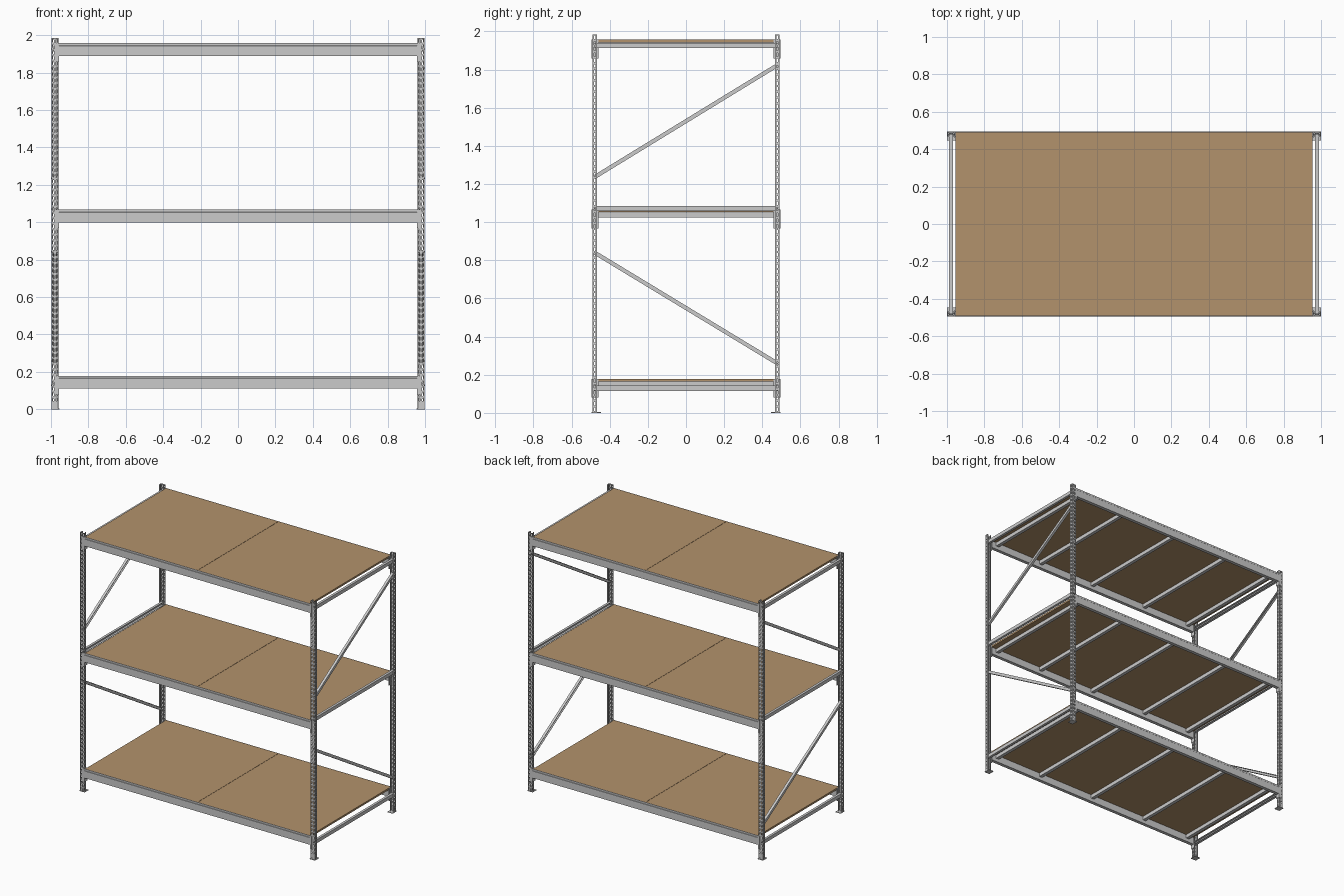
import bpy, bmesh
from mathutils import Vector

if "Cube" in bpy.data.objects:
    bpy.data.objects.remove(bpy.data.objects["Cube"])

SHELVES = {"bottom": 0.11, "middle": 0.998, "top": 1.889}   # beam undersides
SIDES = (-1, 1)
POST_X, POST_Y = 0.979, 0.4905

deck_mat = bpy.data.materials.new("chipboard")
deck_mat.diffuse_color = (0.45, 0.29, 0.15, 1)
deck_mat.use_nodes = True
deck_mat.node_tree.nodes["Principled BSDF"].inputs["Base Color"].default_value = deck_mat.diffuse_color


def finish(name, bm, mat=None):
    bmesh.ops.recalc_face_normals(bm, faces=bm.faces)
    me = bpy.data.meshes.new(name)
    bm.to_mesh(me)
    bm.free()
    ob = bpy.data.objects.new(name, me)
    bpy.context.collection.objects.link(ob)
    if mat:
        me.materials.append(mat)
    return ob


def prism(name, pts, a, b, u, v, mat=None):
    """Extrude a 2D outline (along axes u, v) from point a to point b."""
    bm = bmesh.new()
    a, b, u, v = map(Vector, (a, b, u, v))
    ra, rb = [[bm.verts.new(o + u * p + v * q) for p, q in pts] for o in (a, b)]
    n = len(pts)
    for i in range(n):
        j = (i + 1) % n
        bm.faces.new((ra[i], ra[j], rb[j], rb[i]))
    bm.faces.new(ra)
    bm.faces.new(rb)
    return finish(name, bm, mat)


def box(name, x0, x1, y0, y1, z0, z1, mat=None):
    return prism(name, [(x0, y0), (x1, y0), (x1, y1), (x0, y1)],
                 (0, 0, z0), (0, 0, z1), (1, 0, 0), (0, 1, 0), mat)


def channel(w, h, t):
    """C outline: web at p = w, open towards p = 0, height h centred on q."""
    k = h / 2
    return [(0, -k), (w, -k), (w, k), (0, k), (0, k - t),
            (w - t, k - t), (w - t, t - k), (0, t - k)]


# Perforated upright: folded sheet with slanted front slots and side holes
def upright(name, sx, sy):
    half = [(-.009, .022, 0), (-.017, .022, 0), (-.017, .015, 0), (-.017, .008, 0),
            (-.017, 0, 0), (-.012, 0, .004), (-.005, 0, -.004)]
    prof = half + [(-x, y, d) for x, y, d in reversed(half)]
    pitch, count, base = 0.03, 66, 0.004
    levels = [base]
    for i in range(count):
        levels += [base + i * pitch + .006, base + i * pitch + .024]
    levels.append(base + count * pitch)
    bm = bmesh.new()
    rows = []
    for i, z in enumerate(levels):
        s = 0 if i in (0, len(levels) - 1) else 1
        rows.append([bm.verts.new((sx * (POST_X + x), sy * (POST_Y - y), z + s * d))
                     for x, y, d in prof])
    for r in range(len(rows) - 1):
        for c in range(len(prof) - 1):
            if r % 2 and c in (2, 5, 7, 10):
                continue
            bm.faces.new((rows[r][c], rows[r][c + 1], rows[r + 1][c + 1], rows[r + 1][c]))
    ob = finish(name, bm)
    mod = ob.modifiers.new("sheet", 'SOLIDIFY')
    mod.thickness, mod.offset = 0.002, 0


for sx in SIDES:
    end = "right" if sx > 0 else "left"
    for sy in SIDES:
        tag = f"{'back' if sy > 0 else 'front'}_{end}"
        upright(f"upright_{tag}", sx, sy)
        # Foot plate with an upright tab behind the post
        box(f"foot_plate_{tag}", sx * .955, sx, sy * .447, sy * .495, 0, .004)
        box(f"foot_tab_{tag}", sx * .966, sx * .992, sy * .485, sy * .488, .004, .045)
        # L-shaped beam connectors
        for lvl, b in SHELVES.items():
            ell = [(.957, .46), (.960, .46), (.960, .4915), (.972, .4915),
                   (.972, .4945), (.957, .4945)]
            prism(f"beam_connector_{lvl}_{tag}", ell, (0, 0, b - .03), (0, 0, b + .069),
                  (sx, 0, 0), (0, sy, 0))

    # End frame: horizontal rails and diagonal braces
    bars = {"rail_bottom": ((-.482, .129), (.482, .129)),
            "rail_middle": ((-.482, 1.071), (.482, 1.071)),
            "rail_top": ((-.482, 1.926), (.482, 1.926)),
            "lower_diagonal": ((-.482, .842), (.482, .258)),
            "upper_diagonal": ((-.482, 1.235), (.482, 1.825))}
    for part, (p, q) in bars.items():
        a, b = Vector((sx * .969, *p)), Vector((sx * .969, *q))
        d = (b - a).normalized()
        h = .027 if "rail" in part else .021
        prism(f"{part}_{end}", channel(.019, h, .003), a, b,
              (sx, 0, 0), (0, -d.z, d.y))
        # Bolts through the upright flanges
        for y, z in (p, q):
            bm = bmesh.new()
            bmesh.ops.create_cone(bm, cap_ends=True, segments=6, radius1=.004,
                                  radius2=.004, depth=.04)
            bolt = finish(f"bolt_{part}_{end}", bm)
            bolt.rotation_euler = (0, 1.5708, 0)
            bolt.location = (sx * POST_X, y * .4785 / .482, z)

for lvl, b in SHELVES.items():
    # Stepped front and back beams
    step = [(.494, 0), (.494, .054), (.4925, .056), (.4925, .069), (.4895, .069),
            (.4895, .054), (.468, .054), (.468, 0)]
    for sy in SIDES:
        prism(f"beam_{lvl}_{'back' if sy > 0 else 'front'}", step,
              (-.957, 0, b), (.957, 0, b), (0, sy, 0), (0, 0, 1))
    # Deck: two panels meeting at the centre
    for sx in SIDES:
        box(f"deck_panel_{lvl}_{'right' if sx > 0 else 'left'}", sx * .001, sx * .955,
            -.489, .489, b + .0545, b + .0685, deck_mat)
    # Cross bars supporting the deck
    for i, x in enumerate((-.9, -.49, 0, .49, .9)):
        box(f"cross_bar_{lvl}_{i + 1}", x - .013, x + .013, -.468, .468, b + .026, b + .054)
